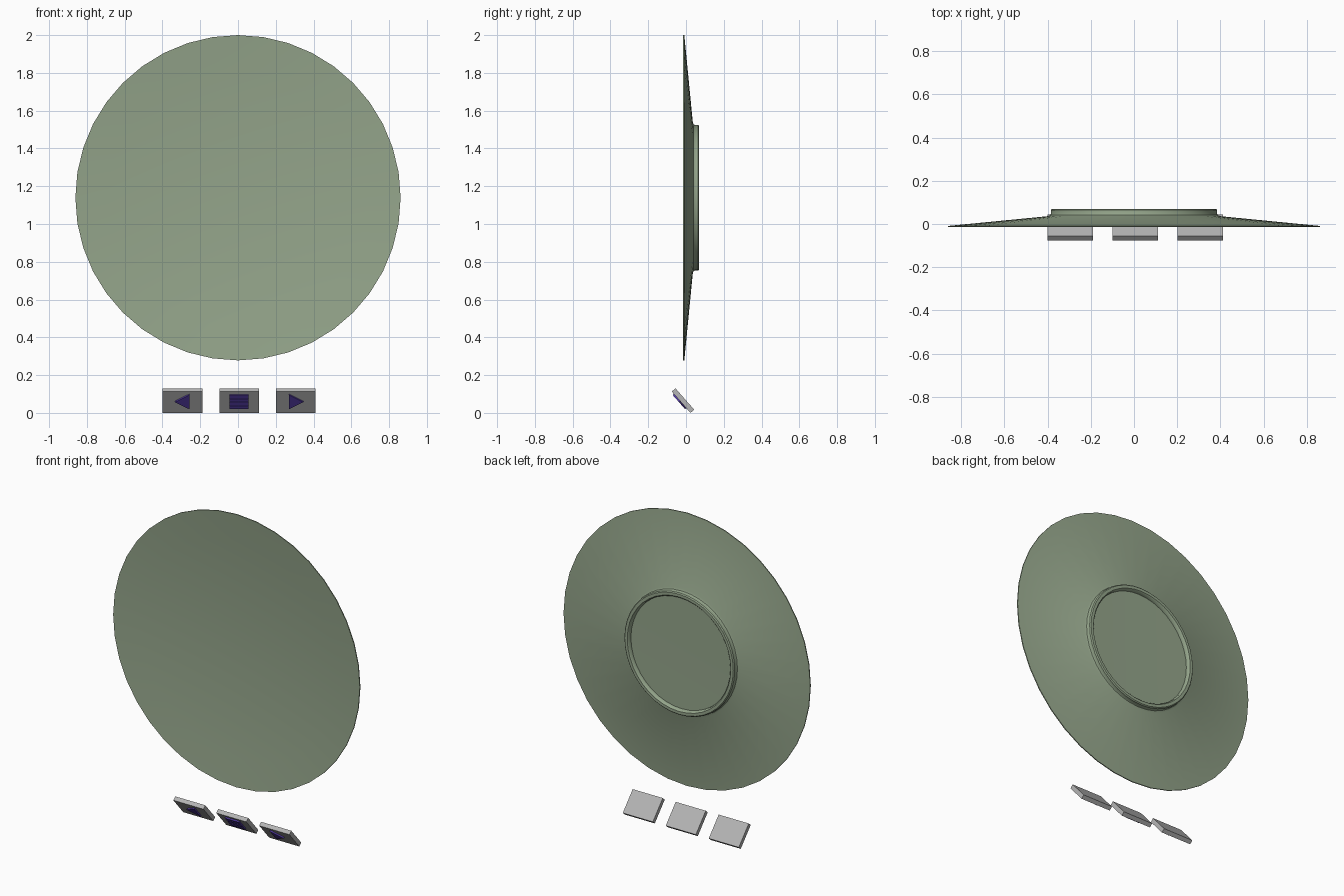
import bpy, bmesh, math
from mathutils import Vector

if "Cube" in bpy.data.objects:
    bpy.data.objects.remove(bpy.data.objects["Cube"])


def material(name, rgb):
    m = bpy.data.materials.new(name)
    m.diffuse_color = (*rgb, 1)
    m.use_nodes = True
    m.node_tree.nodes["Principled BSDF"].inputs["Base Color"].default_value = m.diffuse_color
    return m


GREEN = material("sage green", (0.30, 0.38, 0.26))
GREY = material("light grey", (0.46, 0.46, 0.46))
PURPLE = material("deep purple", (0.09, 0.045, 0.38))


def finish(bm, name, mat, smooth=None):
    bmesh.ops.recalc_face_normals(bm, faces=bm.faces)
    me = bpy.data.meshes.new(name)
    bm.to_mesh(me)
    bm.free()
    me.materials.append(mat)
    ob = bpy.data.objects.new(name, me)
    bpy.context.collection.objects.link(ob)
    if smooth:
        me.shade_smooth()
        me.set_sharp_from_angle(angle=math.radians(smooth))
    return ob


# Plate: closed profile (radius, y) turned around the y axis
SIDES, CENTRE_Z, RADIUS = 40, 1.139, 0.861
dish = [(RADIUS * t, -0.015 + 0.046 * (1 - t * t)) for t in (0, 0.2, 0.4, 0.6, 0.8, 1)]
back = [(0.861, -0.009), (0.40, 0.036), (0.388, 0.041), (0.385, 0.047),
        (0.385, 0.064), (0.379, 0.07), (0.361, 0.07), (0.355, 0.064),
        (0.353, 0.045), (0, 0.042)]
bm = bmesh.new()
verts = [bm.verts.new((r, y, CENTRE_Z)) for r, y in dish + back]
edges = [bm.edges.new(pair) for pair in zip(verts, verts[1:])]
bmesh.ops.spin(bm, geom=verts + edges, cent=(0, 0, CENTRE_Z), axis=(0, 1, 0),
               angle=math.tau, steps=SIDES, use_duplicate=False)
bmesh.ops.remove_doubles(bm, verts=bm.verts, dist=0.0005)
finish(bm, "plate", GREEN, 40)

# Button frame: u along x, v up the tilted slab, n out of its front
V = Vector((0, -0.66, 0.751))
N = Vector((0, -0.751, -0.66))
U = Vector((1, 0, 0))


def prism(name, mat, cx, outline, n0, n1):
    """Extrude a flat (u, v) outline between two heights above the slab middle."""
    base = Vector((cx, -0.016, 0.065))
    bm = bmesh.new()
    face = bm.faces.new([bm.verts.new(base + U * u + V * v + N * n0) for u, v in outline])
    ext = bmesh.ops.extrude_face_region(bm, geom=[face])
    bmesh.ops.translate(bm, vec=N * (n1 - n0),
                        verts=[g for g in ext["geom"] if isinstance(g, bmesh.types.BMVert)])
    return finish(bm, name, mat)


def rect(w, h, v=0.0):
    return [(-w, v - h), (w, v - h), (w, v + h), (-w, v + h)]


T = 0.013
for side, label in ((-1, "left"), (0, "middle"), (1, "right")):
    cx = 0.006 + 0.3 * side
    prism(label + "_button", GREY, cx, rect(0.105, 0.075), -T, T)
    if side:
        # Arrow plate pointing outward
        arrow = [(side * 0.04, 0.008), (-side * 0.036, 0.058), (-side * 0.036, -0.042)]
        prism(label + "_arrow", PURPLE, cx, arrow, T - 0.001, T + 0.0085)
    else:
        # Stacked bars of the menu symbol
        for i in range(4):
            prism(f"menu_bar_{i + 1}", PURPLE, cx,
                  rect(0.05, 0.0105, 0.008 + (i - 1.5) * 0.025), T - 0.001, T + 0.0085)
